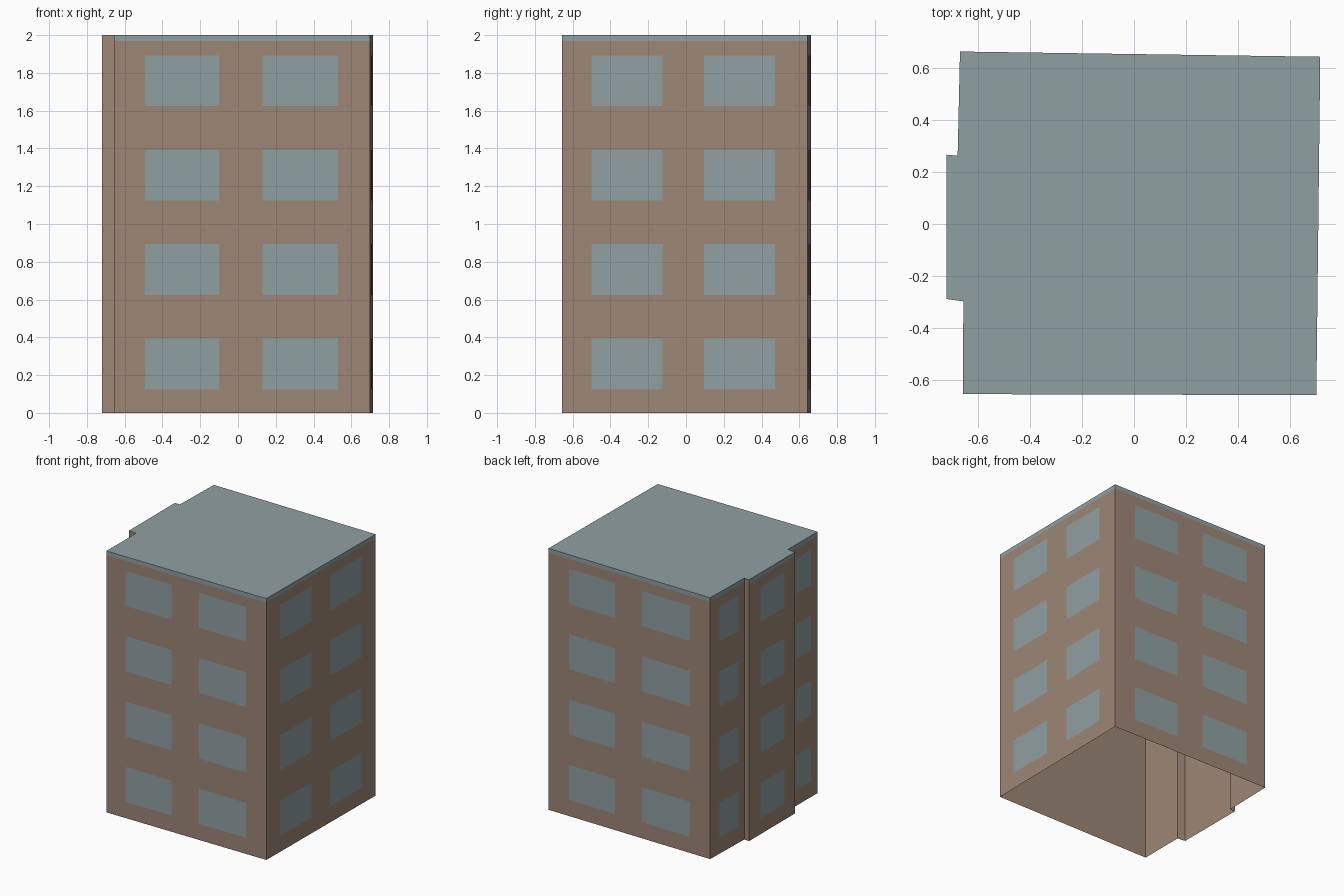
import bpy, bmesh
from mathutils import Vector

cube = bpy.data.objects.get("Cube")
if cube:
    bpy.data.objects.remove(cube, do_unlink=True)


def material(name, rgb):
    mat = bpy.data.materials.new(name)
    mat.use_nodes = True
    mat.diffuse_color = (*rgb, 1)
    mat.node_tree.nodes["Principled BSDF"].inputs["Base Color"].default_value = (*rgb, 1)
    return mat


BROWN = material("brown render", (0.335, 0.24, 0.182))
GREY = material("blue grey", (0.28, 0.35, 0.362))

HEIGHT, BAND = 2.0, 1.968
FLOORS, FLOOR_STEP = 4, 0.5
SILL, WINDOW_HEIGHT = 0.125, 0.268
PROUD = 0.003

# Footprint, counter-clockwise from the front left corner
corners = [Vector(c) for c in (
    (-0.657, -0.653), (0.70, -0.657), (0.715, 0.642), (-0.668, 0.662),
    (-0.677, 0.262), (-0.72, 0.266), (-0.72, -0.288), (-0.655, -0.297))]
edges = list(zip(corners, corners[1:] + corners[:1]))

# Window spans as fractions along each long wall; step walls have none
windows = {
    0: ((0.122, 0.41), (0.58, 0.875)),
    1: ((0.121, 0.41), (0.58, 0.868)),
    2: ((0.13, 0.414), (0.58, 0.878)),
    3: ((0.27, 0.82),),
    5: ((0.24, 0.77),),
    7: ((0.24, 0.76),),
}


def build(name, fill, mats):
    bm = bmesh.new()
    fill(bm)
    mesh = bpy.data.meshes.new(name)
    bm.to_mesh(mesh)
    bm.free()
    for mat in mats:
        mesh.materials.append(mat)
    obj = bpy.data.objects.new(name, mesh)
    bpy.context.collection.objects.link(obj)


def upright(bm, a, b, low, high, index=0):
    points = ((a, low), (b, low), (b, high), (a, high))
    face = bm.faces.new([bm.verts.new((p.x, p.y, z)) for p, z in points])
    face.material_index = index


# Hollow walls, with a grey band along the top of the long ones
def walls(bm):
    for i, (a, b) in enumerate(edges):
        upright(bm, a, b, 0, BAND)
        upright(bm, a, b, BAND, HEIGHT, 1 if i in windows else 0)
    bmesh.ops.remove_doubles(bm, verts=bm.verts[:], dist=0.0001)


# Flat roof
def roof(bm):
    bm.faces.new([bm.verts.new((c.x, c.y, HEIGHT)) for c in corners])


# Window panes on every floor
def panes(bm):
    for i, spans in windows.items():
        a, b = edges[i]
        along = (b - a).normalized()
        offset = Vector((along.y, -along.x)) * PROUD
        for start, end in spans:
            for floor in range(FLOORS):
                z = SILL + floor * FLOOR_STEP
                upright(bm, a.lerp(b, start) + offset, a.lerp(b, end) + offset,
                        z, z + WINDOW_HEIGHT)


build("walls", walls, [BROWN, GREY])
build("roof", roof, [GREY])
build("window_panes", panes, [GREY])
